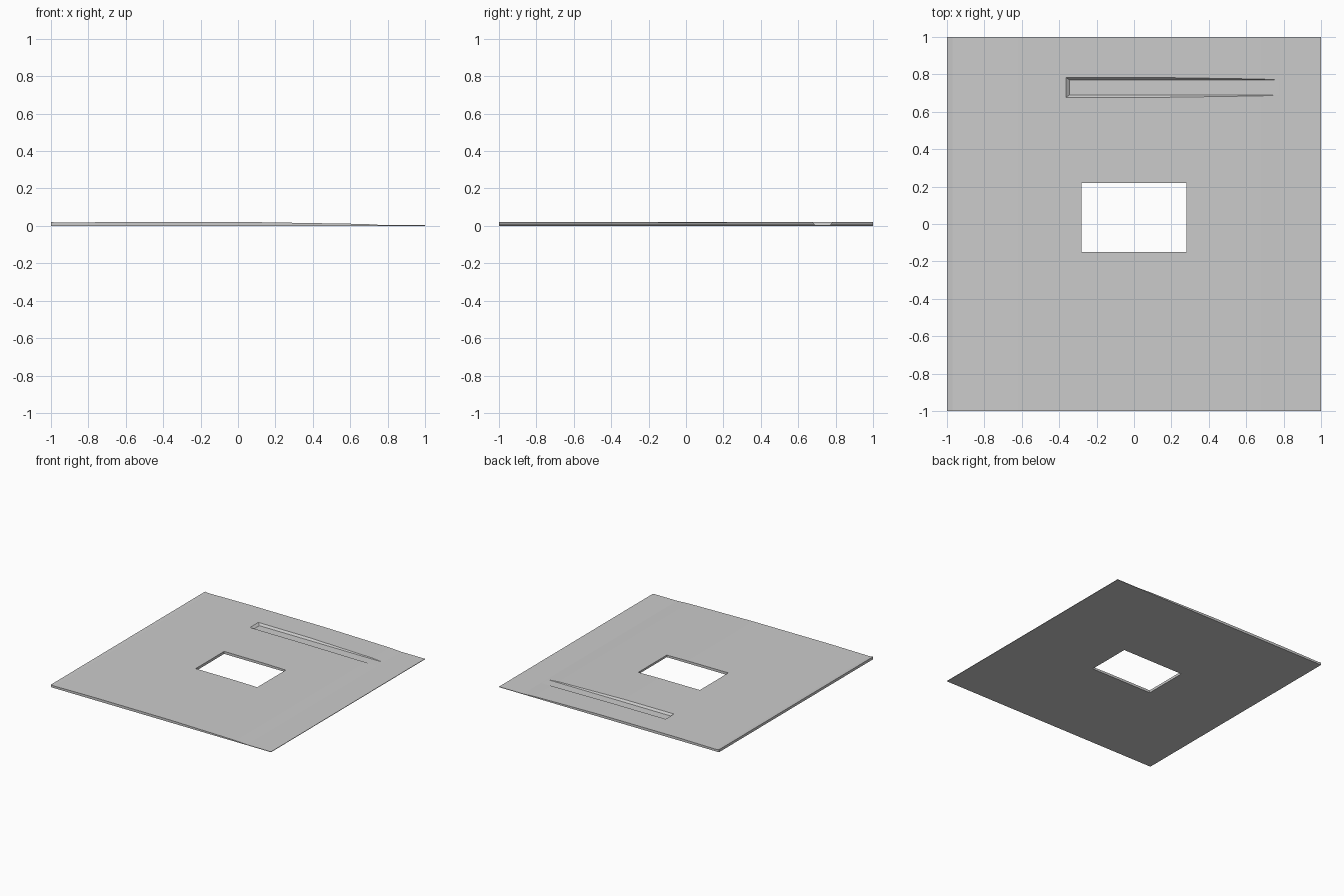
import bpy, bmesh

if "Cube" in bpy.data.objects:
    bpy.data.objects.remove(bpy.data.objects["Cube"])


def make_object(name, bm):
    bmesh.ops.recalc_face_normals(bm, faces=bm.faces)
    mesh = bpy.data.meshes.new(name)
    bm.to_mesh(mesh)
    bm.free()
    obj = bpy.data.objects.new(name, mesh)
    bpy.context.collection.objects.link(obj)
    return obj


def loft(name, ring_a, ring_b):
    """Solid between two matching closed outlines."""
    bm = bmesh.new()
    a = [bm.verts.new(p) for p in ring_a]
    b = [bm.verts.new(p) for p in ring_b]
    bm.faces.new(a)
    bm.faces.new(b)
    n = len(a)
    for i in range(n):
        j = (i + 1) % n
        bm.faces.new((a[i], a[j], b[j], b[i]))
    return make_object(name, bm)


def rect(x0, x1, y0, y1, z):
    return [(x0, y0, z), (x1, y0, z), (x1, y1, z), (x0, y1, z)]


def cut(target, cutter):
    cutter.hide_render = True
    mod = target.modifiers.new(cutter.name, 'BOOLEAN')
    mod.operation = 'DIFFERENCE'
    mod.solver = 'EXACT'
    mod.object = cutter
    bpy.context.view_layer.objects.active = target
    bpy.ops.object.modifier_apply(modifier=mod.name)
    bpy.data.objects.remove(cutter)


# Thin ground plate: gently humped side profile extruded along y
profile = [(-1, 0), (1, 0), (1, 0.004), (0.78, 0.004), (0.68, 0.010),
           (0.45, 0.014), (0.27, 0.017), (0.09, 0.020), (-0.62, 0.021),
           (-0.97, 0.017), (-0.985, 0.019), (-1, 0.021)]
plate = loft("ground_plate", [(x, -1, z) for x, z in profile],
             [(x, 1, z) for x, z in profile])

# Rectangular opening through the middle
cut(plate, loft("opening_cutter", rect(-0.28, 0.28, -0.15, 0.22, -0.1),
                rect(-0.28, 0.28, -0.15, 0.22, 0.1)))

# Sunken ramp with sloping sides, level with the low right-hand strip
cut(plate, loft("ramp_cutter", rect(-0.345, 0.80, 0.69, 0.77, 0.0043),
                rect(-0.365, 0.80, 0.675, 0.785, 0.0213)))
